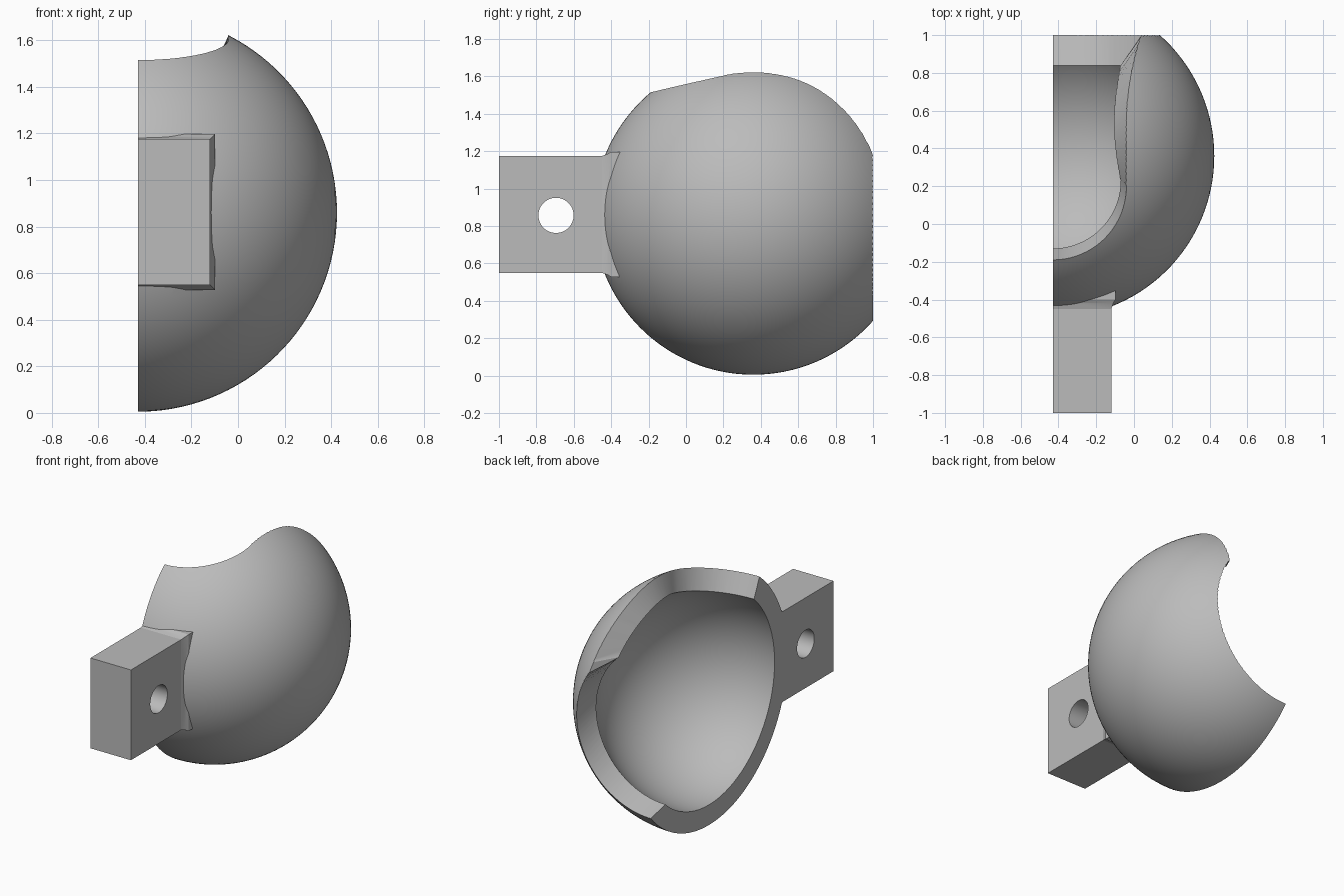
import bpy, bmesh
from math import sin, cos, pi, sqrt, atan2, radians
from mathutils import Vector, Matrix

cube = bpy.data.objects.get("Cube")
if cube:
    bpy.data.objects.remove(cube, do_unlink=True)

CUT = -0.43                         # flat section plane
CENTRE = Vector((CUT, 0.36, 0.86))  # centre of the ball
R_OUT, R_IN = 0.855, 0.715

grey = bpy.data.materials.new("plain grey")
grey.use_nodes = True
grey.diffuse_color = (0.5, 0.5, 0.5, 1)
grey.node_tree.nodes["Principled BSDF"].inputs["Base Color"].default_value = (0.5, 0.5, 0.5, 1)


def make_object(name, bm):
    bmesh.ops.recalc_face_normals(bm, faces=bm.faces)
    mesh = bpy.data.meshes.new(name)
    bm.to_mesh(mesh)
    bm.free()
    mesh.materials.append(grey)
    obj = bpy.data.objects.new(name, mesh)
    bpy.context.collection.objects.link(obj)
    return obj


def ball(name, radius):
    bm = bmesh.new()
    turn = Matrix.Translation(CENTRE) @ Matrix.Rotation(pi / 2, 4, 'Y')
    bmesh.ops.create_uvsphere(bm, u_segments=128, v_segments=63, radius=radius, matrix=turn)
    return make_object(name, bm)


def loft(name, rings, start, end):
    """Skin closed rings and close both ends with a fan to a point."""
    bm = bmesh.new()
    loops = [[bm.verts.new(p) for p in ring] for ring in rings]
    n = len(loops[0])
    for a, b in zip(loops, loops[1:]):
        for i in range(n):
            j = (i + 1) % n
            bm.faces.new((a[i], a[j], b[j], b[i]))
    for loop, tip in ((loops[0], start), (loops[-1], end)):
        if tip is None:
            bm.faces.new(loop)
            continue
        v = bm.verts.new(tip)
        for i in range(n):
            bm.faces.new((loop[i], loop[(i + 1) % n], v))
    return make_object(name, bm)


def combine(target, other, operation):
    other.hide_render = True
    mod = target.modifiers.new(operation, 'BOOLEAN')
    mod.operation, mod.object, mod.solver = operation, other, 'EXACT'
    bpy.context.view_layer.objects.active = target
    bpy.ops.object.modifier_apply(modifier=mod.name)
    bpy.data.objects.remove(other, do_unlink=True)


def on_ball(dx, y, radius):
    dy = y - CENTRE.y
    return Vector((dx, dy, sqrt(radius ** 2 - dx ** 2 - dy ** 2)))


def rim(radius, slot_y, slot_r, side, back_y):
    """Half rim on a ball: round slot end, slot side, then the back circle."""
    pts = []
    for i in range(20):
        a = pi / 2 * i / 20
        pts.append(on_ball(slot_r * sin(a), slot_y - slot_r * cos(a), radius))
    for i in range(25):
        t = i / 24
        pts.append(on_ball(side(t), slot_y + (back_y - slot_y) * t, radius))
    corner = pts[-1]
    ring_r = sqrt(corner.x ** 2 + corner.z ** 2)
    first = atan2(corner.x, corner.z)
    for i in range(1, 41):
        a = first + (pi - first) * i / 40
        pts.append(Vector((ring_r * sin(a), corner.y, ring_r * cos(a))))
    pts[0].x = pts[-1].x = 0
    mirrored = [Vector((-p.x, p.y, p.z)) for p in reversed(pts[1:-1])]
    return pts + mirrored


# Ball with mounting lug, slightly flared where it meets the ball
socket = ball("ball_socket", R_OUT)
lug_rings = []
for y, grow in ((-1, 0), (-0.45, 0), (-0.42, 0.01), (-0.4, 0.022), (-0.2, 0.022)):
    right, low, high = -0.12 + grow, 0.55 - grow, 1.175 + grow
    lug_rings.append([(-0.7, y, low), (right, y, low), (right, y, high), (-0.7, y, high)])
combine(socket, loft("lug", lug_rings, None, None), 'UNION')

# Hollow inside
combine(socket, ball("hollow", R_IN), 'DIFFERENCE')

# Slot in the top running into the round opening at the back
outer = rim(R_OUT, 0.2, 0.39, lambda t: 0.39 + 0.08 * max(0, (t - 0.4) / 0.6) ** 2, 1.0)
inner = rim(R_IN, 0.23, 0.36, lambda t: 0.36 - 0.035 * sin(pi * t), 0.84)
beyond = [CENTRE + p + (p - q) * 2 for p, q in zip(outer, inner)]
within = [CENTRE + q + (q - p) * 0.5 for p, q in zip(outer, inner)]
tip = CENTRE + Vector((0, 2.1, 2.1))
combine(socket, loft("opening", [beyond, within], tip, CENTRE), 'DIFFERENCE')

# Pin hole through the lug
bm = bmesh.new()
bmesh.ops.create_cone(bm, cap_ends=True, segments=64, radius1=0.094, radius2=0.094, depth=2,
                      matrix=Matrix.Translation((CUT, -0.695, 0.857)) @ Matrix.Rotation(pi / 2, 4, 'Y'))
combine(socket, make_object("pin_hole", bm), 'DIFFERENCE')

# Flat section face
bm = bmesh.new()
bmesh.ops.create_cube(bm, size=4, matrix=Matrix.Translation((CUT - 2, 0, 1)))
combine(socket, make_object("section", bm), 'DIFFERENCE')

bpy.ops.object.select_all(action='DESELECT')
socket.select_set(True)
bpy.context.view_layer.objects.active = socket
bpy.ops.object.shade_smooth_by_angle(angle=radians(15))
